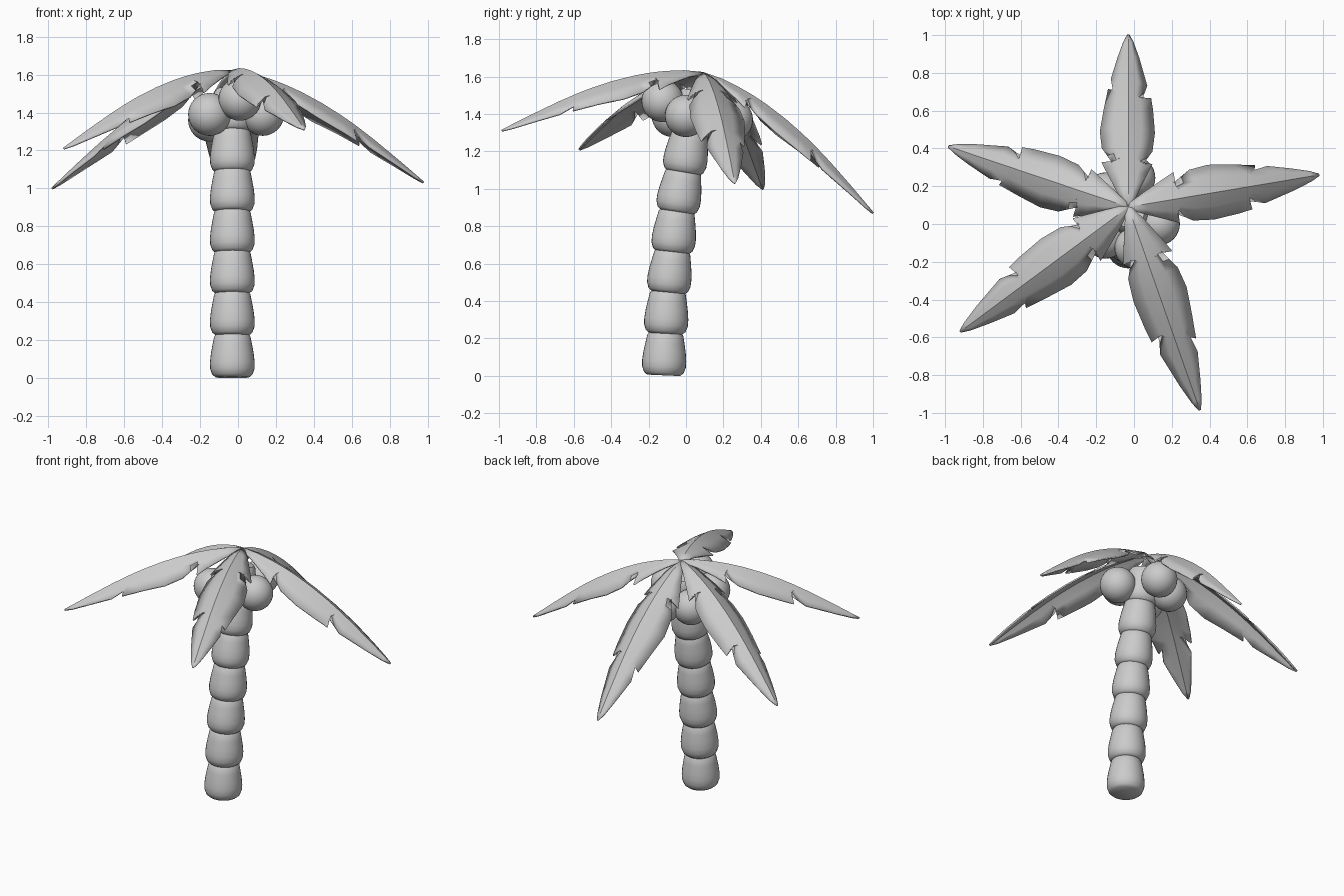
import bpy, bmesh
from math import sin, pi, radians, cos
from mathutils import Vector, Matrix

if "Cube" in bpy.data.objects:
    bpy.data.objects.remove(bpy.data.objects["Cube"])


def make_object(name, bm, angle=40):
    bmesh.ops.recalc_face_normals(bm, faces=bm.faces)
    mesh = bpy.data.meshes.new(name)
    bm.to_mesh(mesh)
    bm.free()
    ob = bpy.data.objects.new(name, mesh)
    bpy.context.collection.objects.link(ob)
    bpy.ops.object.select_all(action='DESELECT')
    ob.select_set(True)
    bpy.context.view_layer.objects.active = ob
    bpy.ops.object.shade_smooth_by_angle(angle=radians(angle))
    return ob


# Trunk: one flared ring profile (radius, height) stacked along a leaning path
PROFILE = [(0.088, 0.0), (0.106, 0.015), (0.117, 0.045), (0.118, 0.08),
           (0.113, 0.125), (0.104, 0.175), (0.096, 0.215), (0.085, 0.23)]
PATH = [(-0.12, 0.003), (-0.11, 0.225), (-0.097, 0.445), (-0.073, 0.66),
        (-0.05, 0.875), (-0.015, 1.085), (0.02, 1.295), (0.065, 1.51)]
SIDES = 32


def trunk_segment(i):
    (y0, z0), (y1, z1) = PATH[i], PATH[i + 1]
    tilt = Vector((0, 0, 1)).rotation_difference(Vector((0, y1 - y0, z1 - z0)))
    place = Matrix.Translation((-0.03, y0, z0)) @ tilt.to_matrix().to_4x4()
    bm = bmesh.new()
    rings = []
    for r, z in PROFILE:
        rings.append([bm.verts.new(place @ Vector((r * cos(2 * pi * k / SIDES),
                                                   r * sin(2 * pi * k / SIDES), z)))
                      for k in range(SIDES)])
    for a, b in zip(rings, rings[1:]):
        for k in range(SIDES):
            n = (k + 1) % SIDES
            bm.faces.new((a[k], a[n], b[n], b[k]))
    bm.faces.new(rings[0])
    bm.faces.new(rings[-1])
    make_object(f"trunk_segment_{i + 1}", bm, 50)


for i in range(len(PATH) - 1):
    trunk_segment(i)

# Coconuts under the crown
NUTS = [(-0.15, -0.07, 1.39), (0.01, -0.125, 1.47), (0.13, 0.0, 1.39),
        (-0.15, 0.16, 1.36), (0.0, 0.245, 1.37)]
for i, p in enumerate(NUTS):
    bm = bmesh.new()
    bmesh.ops.create_uvsphere(bm, u_segments=32, v_segments=16, radius=0.113,
                              matrix=Matrix.Translation(p))
    make_object(f"coconut_{i + 1}", bm)

# Palm leaf outline: midrib distance, left edge (distance, width), right edge
LENGTH = 1.18
STATIONS = [
    (0.00, (0.00, 0.012), (0.00, 0.012)),
    (0.10, (0.10, 0.060), (0.10, 0.055)),
    (0.20, (0.24, 0.115), (0.22, 0.100)),
    (0.26, (0.31, 0.140), (0.29, 0.125)),
    (0.30, (0.28, 0.085), (0.27, 0.080)),
    (0.38, (0.40, 0.138), (0.37, 0.125)),
    (0.50, (0.52, 0.148), (0.50, 0.138)),
    (0.62, (0.66, 0.128), (0.66, 0.128)),
    (0.68, (0.80, 0.105), (0.74, 0.118)),
    (0.73, (0.78, 0.080), (0.71, 0.075)),
    (0.83, (0.87, 0.090), (0.82, 0.098)),
    (1.00, (1.02, 0.055), (1.02, 0.055)),
    (1.12, (1.13, 0.025), (1.13, 0.025)),
    (1.18, (1.18, 0.004), (1.18, 0.004)),
]
CROWN = Vector((-0.03, 0.09, 1.62))
TIPS = [(-0.03, 1.0, 0.87), (0.98, 0.26, 1.03), (0.35, -0.99, 1.31),
        (-0.92, -0.57, 1.21), (-0.98, 0.41, 1.0)]


def leaf(i, tip):
    along = (Vector(tip) - CROWN).normalized()
    left = Vector((0, 0, 1)).cross(along).normalized()
    up = along.cross(left)

    def point(a, w):
        # arched midrib with the blade folded down to both sides
        arch = 0.087 * sin(pi * min(a / LENGTH, 1) ** 0.8)
        fold = 0.42 * abs(w) + 1.3 * w * w
        return CROWN + along * a + left * w + up * (arch - fold)

    bm = bmesh.new()
    rows = []
    for a, (la, lw), (ra, rw) in STATIONS:
        row = [(la, lw), ((a + la) / 2, lw / 2), (a, 0),
               ((a + ra) / 2, -rw / 2), (ra, -rw)]
        rows.append([bm.verts.new(point(*p)) for p in row])
    for p, q in zip(rows, rows[1:]):
        for k in range(4):
            bm.faces.new((p[k], p[k + 1], q[k + 1], q[k]))
    bm.normal_update()
    ob = make_object(f"palm_leaf_{i + 1}", bm)
    mod = ob.modifiers.new("thickness", 'SOLIDIFY')
    mod.thickness = 0.01
    mod.offset = 0


for i, tip in enumerate(TIPS):
    leaf(i, tip)
